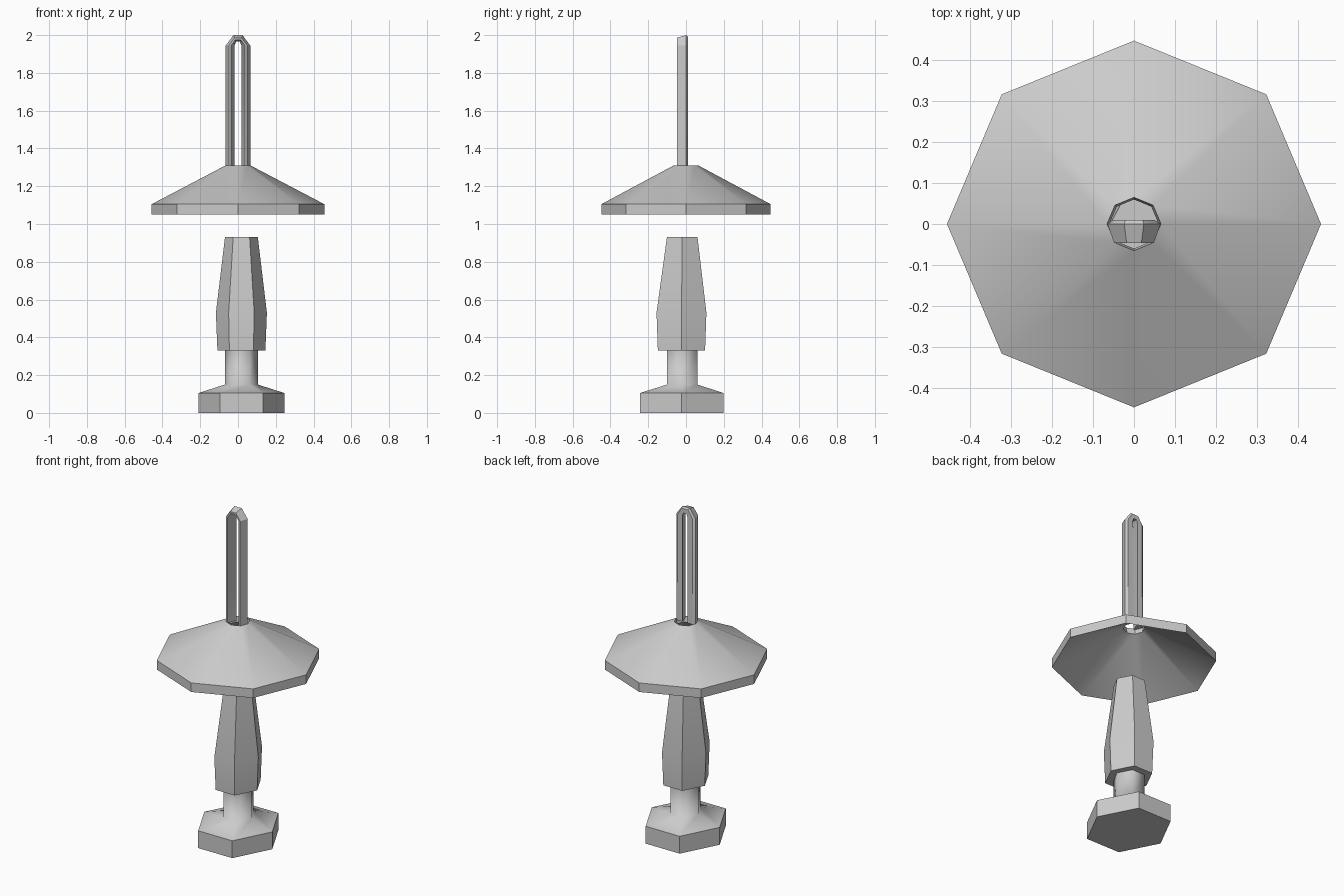
import bpy, bmesh, math

if "Cube" in bpy.data.objects:
    bpy.data.objects.remove(bpy.data.objects["Cube"])


def finish(name, bm, angle):
    bmesh.ops.recalc_face_normals(bm, faces=bm.faces)
    mesh = bpy.data.meshes.new(name)
    bm.to_mesh(mesh)
    bm.free()
    ob = bpy.data.objects.new(name, mesh)
    bpy.context.collection.objects.link(ob)
    bpy.ops.object.select_all(action='DESELECT')
    bpy.context.view_layer.objects.active = ob
    ob.select_set(True)
    bpy.ops.object.shade_smooth_by_angle(angle=math.radians(angle))
    return ob


def skin(name, sections, bottom=True, top=True, angle=30):
    """Join equal closed sections with quads, optionally capping the ends."""
    bm = bmesh.new()
    loops = [[bm.verts.new(p) for p in s] for s in sections]
    n = len(loops[0])
    for a, b in zip(loops, loops[1:]):
        for i in range(n):
            j = (i + 1) % n
            bm.faces.new((a[i], a[j], b[j], b[i]))
    if bottom:
        bm.faces.new(loops[0])
    if top:
        bm.faces.new(loops[-1])
    return finish(name, bm, angle)


def ring(sides, z, hx, hy, cx=0, cy=0):
    """Polygon with corners on the x axis and given half extents."""
    top = math.sin(math.pi / 3) if sides == 6 else 1
    return [(cx + hx * math.cos(math.tau * i / sides),
             cy + hy / top * math.sin(math.tau * i / sides), z)
            for i in range(sides)]


def hexes(rows):
    return [ring(6, z, hx, hy, 0.018, cy) for z, hx, hy, cy in rows]


# Hexagonal foot, then the smooth shoulder flowing into the neck
skin("foot", hexes([(0, 0.228, 0.221, -0.023), (0.105, 0.228, 0.221, -0.023)]),
     top=False)
skin("neck", hexes([(0.105, 0.228, 0.221, -0.023), (0.15, 0.087, 0.081, -0.02),
                    (0.335, 0.087, 0.081, -0.02)]),
     bottom=False, top=False, angle=80)

# Swelling hexagonal grip
skin("grip", hexes([(0.33, 0.127, 0.125, -0.024), (0.53, 0.135, 0.132, -0.024),
                    (0.93, 0.087, 0.081, -0.02)]))

# Octagonal cone guard: inner cone, rim and outer cone, with an open centre
skin("guard", [ring(8, z, hx, hy) for z, hx, hy in (
    (1.31, 0.066, 0.065), (1.275, 0.06, 0.06), (1.05, 0.457, 0.448),
    (1.105, 0.457, 0.448), (1.31, 0.066, 0.065))], bottom=False, top=False)

# Slotted blade: a wedge-shaped bar running up, over and down again
depth = (0.0, 0.01, 0.01, -0.047, -0.047)
side_x = (0.065, 0.05, 0.018, 0.036, 0.048)
top_x = (0.024, 0.021, 0.01, 0.015, 0.018)
top_z = (2.0, 1.992, 1.966, 1.975, 1.986)


def bar(xs, zs, side):
    return [(side * x, y, z) for x, y, z in zip(xs, depth, zs)]


stations = [(side_x, [1.305] * 5), (side_x, [1.945] * 5), (top_x, top_z)]
skin("slotted_blade", [bar(x, z, -1) for x, z in stations]
     + [bar(x, z, 1) for x, z in reversed(stations)])
